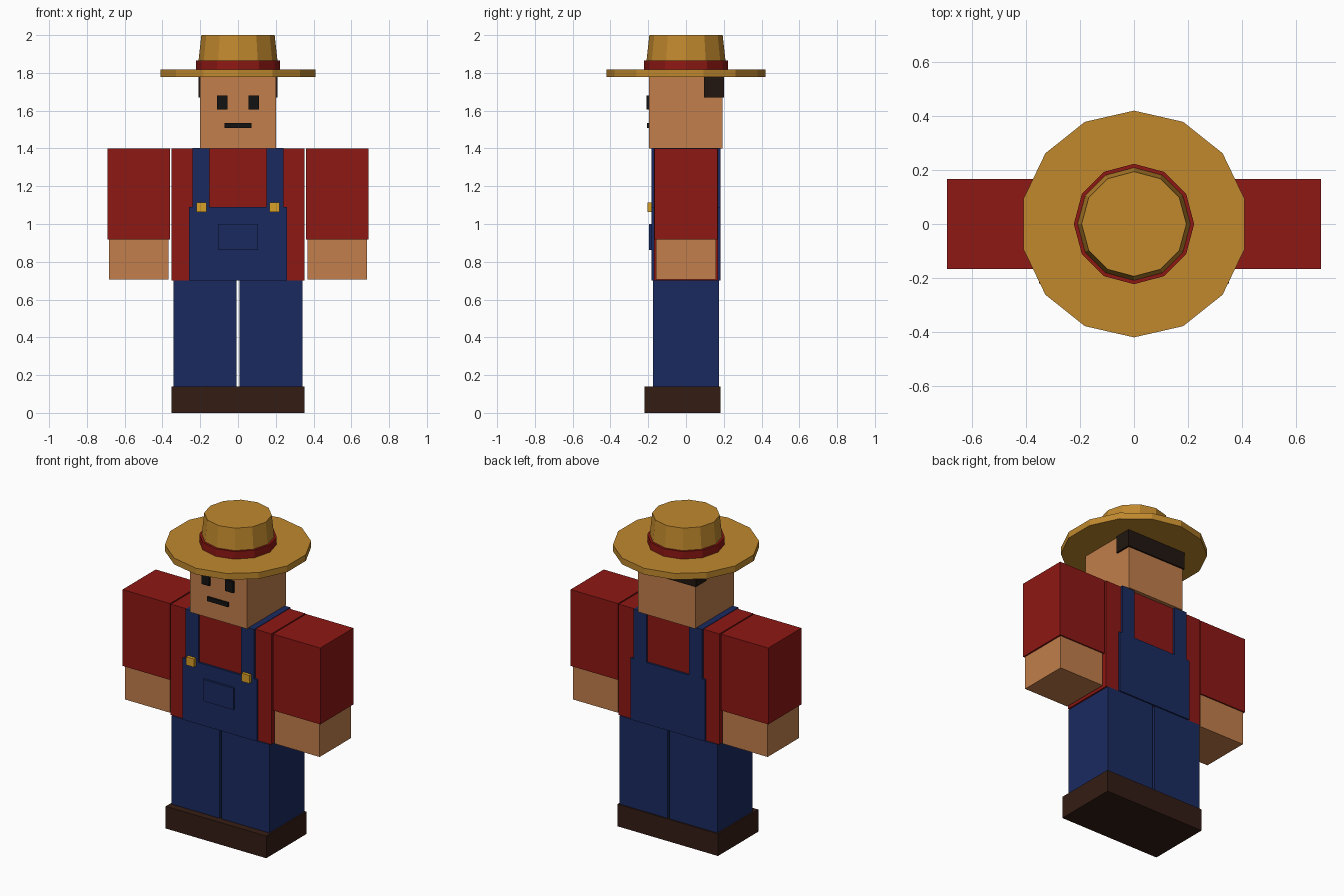
import bpy

if "Cube" in bpy.data.objects:
    bpy.data.objects.remove(bpy.data.objects["Cube"])


def material(name, r, g, b):
    m = bpy.data.materials.new(name)
    m.diffuse_color = (r, g, b, 1)
    m.use_nodes = True
    m.node_tree.nodes["Principled BSDF"].inputs["Base Color"].default_value = m.diffuse_color
    return m


RED = material("red_cloth", 0.27, 0.009, 0.007)
BLUE = material("denim", 0.01, 0.023, 0.117)
SKIN = material("skin", 0.54, 0.21, 0.07)
BROWN = material("leather", 0.034, 0.012, 0.007)
STRAW = material("straw", 0.53, 0.25, 0.027)
GOLD = material("brass", 0.7, 0.35, 0.02)
BLACK = material("black", 0.007, 0.006, 0.006)
HAIR = material("hair", 0.015, 0.008, 0.005)


def box(name, mat, x, y, z):
    """Box from (min, max) ranges along each axis."""
    ranges = (x, y, z)
    bpy.ops.mesh.primitive_cube_add(size=1, location=[(a + b) / 2 for a, b in ranges])
    ob = bpy.context.object
    ob.name = name
    for v in ob.data.vertices:
        for i, (a, b) in enumerate(ranges):
            v.co[i] *= b - a
    ob.data.materials.append(mat)
    return ob


def pair(name, mat, x, y, z):
    """The same box on both sides of x = 0."""
    box("right_" + name, mat, x, y, z)
    box("left_" + name, mat, (-x[1], -x[0]), y, z)


def ring(name, mat, sides, r_low, r_high, z):
    bpy.ops.mesh.primitive_cone_add(vertices=sides, radius1=r_low, radius2=r_high,
                                    depth=z[1] - z[0], location=(0, 0, sum(z) / 2))
    ob = bpy.context.object
    ob.name = name
    ob.data.materials.append(mat)


# Legs and shoes
pair("leg", BLUE, (0.008, 0.342), (-0.175, 0.175), (0.005, 0.70))
pair("shoe", BROWN, (0, 0.352), (-0.22, 0.183), (0, 0.14))

# Shirt, sleeves and hands
box("shirt", RED, (-0.352, 0.352), (-0.17, 0.17), (0.70, 1.40))
pair("sleeve", RED, (0.36, 0.692), (-0.166, 0.166), (0.917, 1.40))
pair("hand", SKIN, (0.367, 0.682), (-0.158, 0.158), (0.705, 0.917))

# Overall bib, front and back, with straps over the shoulders
for side, y in (("front", (-0.183, -0.165)), ("back", (0.165, 0.183))):
    box(side + "_bib", BLUE, (-0.26, 0.26), y, (0.70, 1.09))
    pair(side + "_strap", BLUE, (0.15, 0.24), y, (1.09, 1.403))
pair("shoulder_strap", BLUE, (0.15, 0.24), (-0.165, 0.165), (1.39, 1.403))
pair("buckle", GOLD, (0.166, 0.221), (-0.203, -0.18), (1.063, 1.115))
box("pocket", BLUE, (-0.105, 0.105), (-0.197, -0.18), (0.863, 1.0))

# Head, face and hair
box("head", SKIN, (-0.2, 0.2), (-0.195, 0.193), (1.40, 1.80))
pair("eye", BLACK, (0.056, 0.111), (-0.208, -0.19), (1.607, 1.68))
box("mouth", BLACK, (-0.072, 0.072), (-0.206, -0.19), (1.508, 1.535))
box("hair", HAIR, (-0.21, 0.21), (0.094, 0.202), (1.67, 1.79))

# Straw hat
ring("hat_brim", STRAW, 14, 0.42, 0.42, (1.777, 1.817))
ring("hat_crown", STRAW, 12, 0.215, 0.194, (1.81, 2.0))
ring("hat_band", RED, 12, 0.223, 0.223, (1.815, 1.865))
